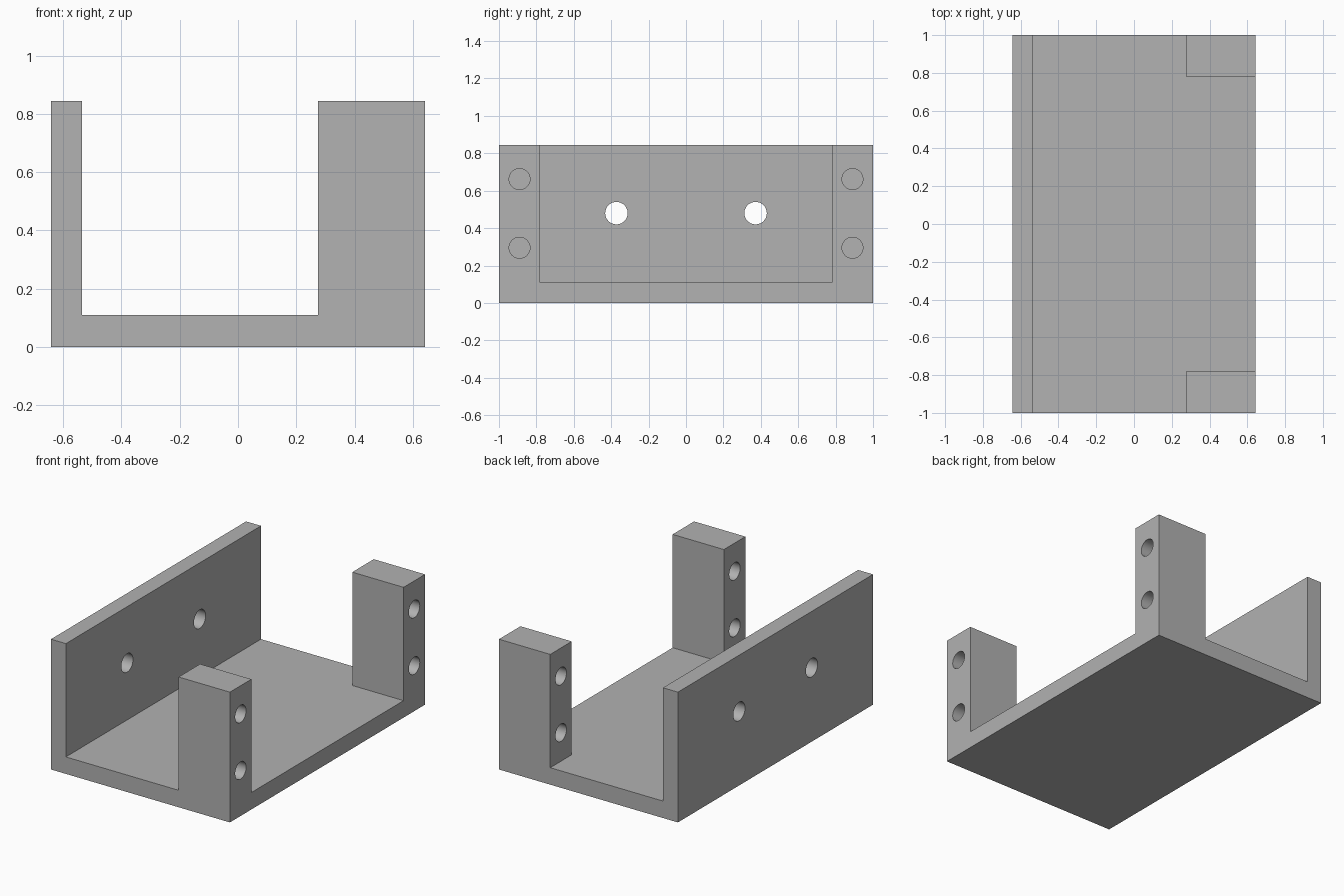
import bpy, bmesh, math
from mathutils import Matrix, Vector

default = bpy.data.objects.get("Cube")
if default:
    bpy.data.objects.remove(default, do_unlink=True)

HALF_X, HALF_Y, HEIGHT = 0.642, 1.0, 0.845
FLOOR = 0.11           # floor thickness
WALL_X = -0.535        # inner face of the side wall
POST_X = 0.274         # inner face of the posts
POST_Y = 0.78          # facing sides of the posts

grey = bpy.data.materials.new("grey")
grey.use_nodes = True
colour = (0.445, 0.445, 0.445, 1)
grey.diffuse_color = colour
grey.node_tree.nodes["Principled BSDF"].inputs["Base Color"].default_value = colour


def make_object(name, bm):
    bmesh.ops.recalc_face_normals(bm, faces=bm.faces)
    mesh = bpy.data.meshes.new(name)
    bm.to_mesh(mesh)
    bm.free()
    mesh.materials.append(grey)
    obj = bpy.data.objects.new(name, mesh)
    bpy.context.collection.objects.link(obj)
    return obj


def extrude_profile(name, points, half_length):
    """Prism with an x-z outline, running along y."""
    bm = bmesh.new()
    face = bm.faces.new([bm.verts.new((x, -half_length, z)) for x, z in points])
    new = bmesh.ops.extrude_face_region(bm, geom=[face])["geom"]
    verts = [v for v in new if isinstance(v, bmesh.types.BMVert)]
    bmesh.ops.translate(bm, verts=verts, vec=Vector((0, 2 * half_length, 0)))
    return make_object(name, bm)


def hole_cutter(name, x, y, z, radius, length):
    """Cylinder along x."""
    bm = bmesh.new()
    place = Matrix.Translation((x, y, z)) @ Matrix.Rotation(math.pi / 2, 4, "Y")
    bmesh.ops.create_cone(bm, cap_ends=True, segments=48, radius1=radius,
                          radius2=radius, depth=length, matrix=place)
    return make_object(name, bm)


# U-shaped channel: floor, thin side wall, thick side
bracket = extrude_profile("bracket", [
    (-HALF_X, 0), (HALF_X, 0), (HALF_X, HEIGHT), (POST_X, HEIGHT),
    (POST_X, FLOOR), (WALL_X, FLOOR), (WALL_X, HEIGHT), (-HALF_X, HEIGHT)], HALF_Y)

# Opening that leaves only the two corner posts on the thick side
cutters = [extrude_profile("post_gap_cutter", [
    (0, FLOOR), (1, FLOOR), (1, 1), (0, 1)], POST_Y)]

# Screw holes through the wall and through both posts
for side in (-1, 1):
    cutters.append(hole_cutter("wall_hole_cutter", -0.59, side * 0.372, 0.48, 0.06, 0.3))
    for z in (0.295, 0.662):
        cutters.append(hole_cutter("post_hole_cutter", 0.46, side * 0.89, z, 0.056, 0.6))

bpy.context.view_layer.objects.active = bracket
for cutter in cutters:
    cutter.hide_render = True
    cut = bracket.modifiers.new("cut", "BOOLEAN")
    cut.operation, cut.solver, cut.object = "DIFFERENCE", "EXACT", cutter
    bpy.ops.object.modifier_apply(modifier=cut.name)
    bpy.data.objects.remove(cutter, do_unlink=True)

# Round hole walls shade smoothly, all corners stay sharp
bpy.ops.object.select_all(action="DESELECT")
bracket.select_set(True)
bpy.ops.object.shade_smooth_by_angle(angle=math.radians(30))
